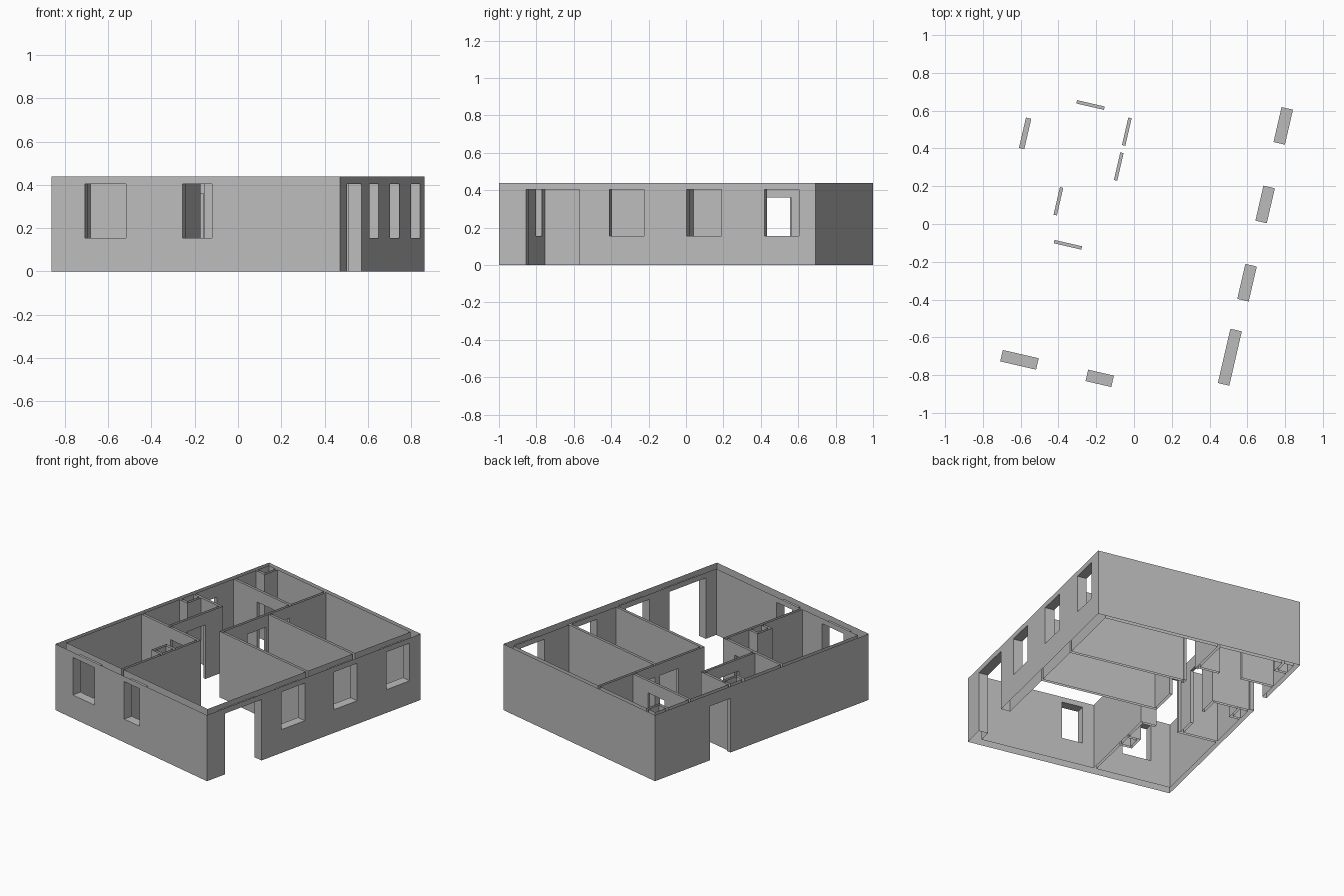
import bpy, bmesh, math

cube = bpy.data.objects.get("Cube")
if cube:
    bpy.data.objects.remove(cube, do_unlink=True)

HEIGHT = 0.44
HW, HL = 0.684, 0.868                      # half width and half length of the plan
T = 0.009                                  # half thickness of a partition
W, E, S, N = -0.655, 0.622, -0.806, 0.84   # inner faces of the outer walls
SPINE, BATH = -0.147, -0.417               # partitions running front to back
KITCHEN, MIDDLE, ENTRY, BACK, REAR = -0.186, 0.0, 0.237, 0.38, 0.562  # partitions across


def rect(x0, x1, y0, y1):
    return [(x0, y0), (x1, y0), (x1, y1), (x0, y1)]


def add_prism(bm, outline, z0, z1):
    base = [bm.verts.new((x, y, z0)) for x, y in outline]
    face = bm.faces.new(base)
    out = bmesh.ops.extrude_face_region(bm, geom=[face])
    for v in out["geom"]:
        if isinstance(v, bmesh.types.BMVert):
            v.co.z = z1


def make_object(name, prisms):
    bm = bmesh.new()
    for outline, z0, z1 in prisms:
        add_prism(bm, outline, z0, z1)
    bmesh.ops.recalc_face_normals(bm, faces=bm.faces)
    mesh = bpy.data.meshes.new(name)
    bm.to_mesh(mesh)
    bm.free()
    obj = bpy.data.objects.new(name, mesh)
    bpy.context.collection.objects.link(obj)
    return obj


# Service shafts: outer corner positions inside the rooms
kx, ky0, ky1 = -0.235, -0.49, -0.37
bx, by = -0.585, 0.115
rx, ry = -0.575, 0.735

rooms = [
    # living room and hall in one outline
    [(SPINE + T, S), (E, S), (E, MIDDLE - T), (SPINE - T, MIDDLE - T),
     (SPINE - T, REAR - T), (W, REAR - T), (W, ENTRY + T), (BATH + T, ENTRY + T),
     (BATH + T, KITCHEN + T), (SPINE + T, KITCHEN + T)],
    # kitchen with a shaft on its inner wall
    [(W, S), (SPINE - T, S), (SPINE - T, ky0), (kx, ky0), (kx, ky1),
     (SPINE - T, ky1), (SPINE - T, KITCHEN - T), (W, KITCHEN - T)],
    # bathroom with a corner shaft
    [(W, KITCHEN + T), (BATH - T, KITCHEN + T), (BATH - T, ENTRY - T),
     (bx, ENTRY - T), (bx, by), (W, by)],
    # rear room with a corner shaft
    [(W, REAR + T), (SPINE - T, REAR + T), (SPINE - T, N), (rx, N), (rx, ry), (W, ry)],
    # two bedrooms
    rect(SPINE + T, E, MIDDLE + T, BACK - T),
    rect(SPINE + T, E, BACK + T, N),
    # hollow cores of the shafts
    rect(kx + 2 * T, SPINE - T, ky0 + 2 * T, ky1 - 2 * T),
    rect(W, bx - 2 * T, by + 2 * T, ENTRY - T),
    rect(W, rx - 2 * T, ry + 2 * T, N),
]


def opening(x, y, length, along, depth, z0, z1):
    dx, dy = (length / 2, depth) if along == "x" else (depth, length / 2)
    return rect(x - dx, x + dx, y - dy, y + dy), z0, z1


SILL, HEAD, DOOR = 0.155, 0.405, 0.36
openings = [opening(0.655, y, 0.19, "y", 0.06, SILL, HEAD) for y in (0.684, 0.257, -0.168)]
openings += [opening(x, -0.835, l, "x", 0.06, SILL, HEAD) for x, l in ((-0.429, 0.195), (0.007, 0.14))]
openings.append(opening(0.655, -0.573, 0.295, "y", 0.06, -0.1, HEAD))       # wide garden door
openings.append(opening(-0.67, 0.338, 0.165, "y", 0.04, -0.1, DOOR))        # entrance door
openings += [opening(x, y, 0.15, "y", 0.025, -0.1, DOOR)
             for x, y in ((BATH, 0.027), (SPINE, 0.278), (SPINE, 0.468))]
openings += [opening(x, y, 0.15, "x", 0.025, -0.1, DOOR)
             for x, y in ((-0.316, KITCHEN), (-0.366, REAR))]

# Carve the rooms and openings out of a solid block
walls = make_object("house_walls", [(rect(-HW, HW, -HL, HL), 0, HEIGHT)])
cutters = [make_object("room_cutter", [(r, -0.1, HEIGHT + 0.1) for r in rooms]),
           make_object("opening_cutter", openings)]
for cutter in cutters:
    cutter.hide_render = True
    mod = walls.modifiers.new(cutter.name, "BOOLEAN")
    mod.operation = "DIFFERENCE"
    mod.solver = "EXACT"
    mod.object = cutter
bpy.context.view_layer.update()
carved = bpy.data.meshes.new_from_object(walls.evaluated_get(bpy.context.evaluated_depsgraph_get()))
walls.modifiers.clear()
walls.data = carved
for cutter in cutters:
    bpy.data.objects.remove(cutter, do_unlink=True)

# The walls are hollow shells, open at the top and bottom; turn the plan to its bearing
bm = bmesh.new()
bm.from_mesh(carved)
caps = [f for f in bm.faces if abs(f.normal.z) > 0.9
        and min(abs(f.calc_center_median().z - z) for z in (0, HEIGHT)) < 0.001]
bmesh.ops.delete(bm, geom=caps, context="FACES")
bm.to_mesh(carved)
bm.free()
walls.rotation_euler.z = math.radians(-13)

plaster = bpy.data.materials.new("grey_plaster")
plaster.use_nodes = True
colour = (0.5, 0.5, 0.5, 1)
plaster.diffuse_color = colour
plaster.node_tree.nodes["Principled BSDF"].inputs["Base Color"].default_value = colour
carved.materials.clear()
carved.materials.append(plaster)
